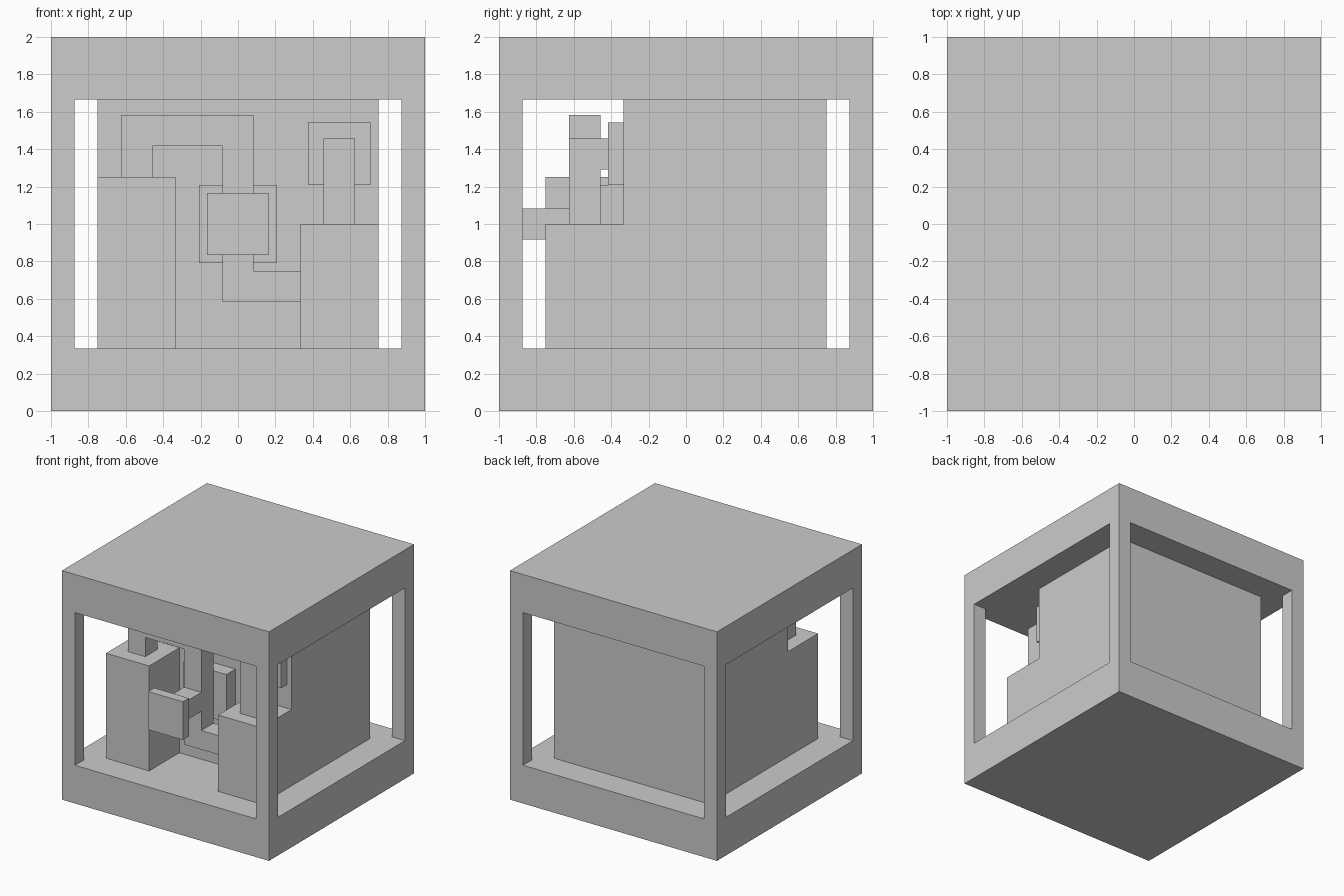
import bpy
import bmesh
from mathutils import Matrix, Vector

if "Cube" in bpy.data.objects:
    bpy.data.objects.remove(bpy.data.objects["Cube"], do_unlink=True)

U = 1 / 24  # modelling unit

grey = bpy.data.materials.new("light_grey")
grey.use_nodes = True
colour = (0.604, 0.604, 0.604, 1)
grey.diffuse_color = colour
grey.node_tree.nodes["Principled BSDF"].inputs["Base Color"].default_value = colour


def build(name, *boxes):
    """One object from boxes given as ((x0, x1), (y0, y1), (z0, z1)) in units."""
    bm = bmesh.new()
    for spans in boxes:
        centre = Vector([(a + b) / 2 for a, b in spans]) * U
        size = Vector([abs(b - a) for a, b in spans]) * U
        bmesh.ops.create_cube(
            bm, size=1, matrix=Matrix.Translation(centre) @ Matrix.Diagonal(size).to_4x4())
    mesh = bpy.data.meshes.new(name)
    bm.to_mesh(mesh)
    bm.free()
    mesh.materials.append(grey)
    obj = bpy.data.objects.new(name, mesh)
    bpy.context.collection.objects.link(obj)


FULL = (-24, 24)
BAY = (8, 40)       # open height between the slabs
PIPE_Y = (-15, -11)
WALL = -8           # front of the inner block

# Outer casing: two slabs and four corner posts
build("base_slab", (FULL, FULL, (0, 8)))
build("top_slab", (FULL, FULL, (40, 48)))
for x, side in ((1, "left"), (-1, "right")):
    for y, end in ((-1, "front"), (1, "back")):
        build(f"{end}_{side}_post", ((21 * x, 24 * x), (21 * y, 24 * y), BAY))

# Machine block and the two tanks in front of it
build("inner_block", ((-18, 18), (WALL, 18), BAY))
build("tall_tank", ((-18, -8), (-18, WALL), (8, 30)))
build("short_tank", ((8, 18), (-18, WALL), (8, 24)))

# Pipe from the tall tank, over and down the middle, to the short tank
build("main_pipe",
      ((-15, -11), PIPE_Y, (30, 34)),
      ((-15, 2), PIPE_Y, (34, 38)),
      ((-2, 2), PIPE_Y, (18, 34)),
      ((-2, 8), PIPE_Y, (14, 18)))

# Central valve: wall flange, stem and square handle
build("valve_flange", ((-5, 5), (-11, WALL), (19, 29)))
build("valve_stem", ((-2, 2), (-22, -15), (22, 26)))
build("valve_handle", ((-4, 4), (-24, -22), (20, 28)))

# Elbow pipe from the short tank into a wall plate
build("elbow_pipe",
      ((11, 15), PIPE_Y, (24, 35)),
      ((11, 15), (-11, -10), (31, 35)))
build("wall_plate", ((9, 17), (-10, WALL), (29, 37)))
